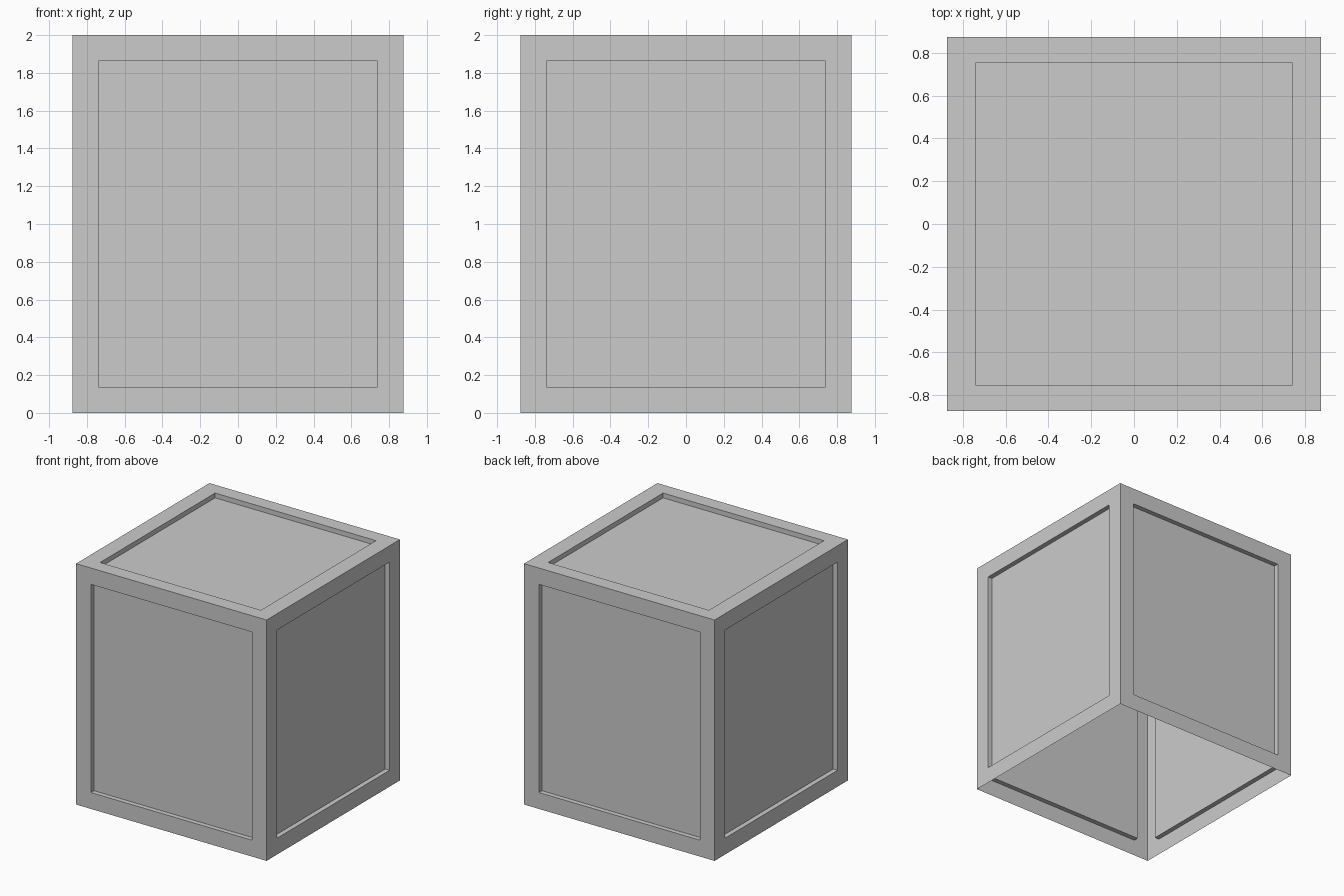
import bpy, bmesh
from mathutils import Matrix

if "Cube" in bpy.data.objects:
    bpy.data.objects.remove(bpy.data.objects["Cube"])

W, H = 1.75, 2.0           # footprint and height
BORDER, DEPTH = 0.136, 0.04
TOP_Y = 0.755              # half length of the top panel along y

# crate shell: open-bottomed box of single-sheet walls
bm = bmesh.new()
bmesh.ops.create_cube(bm, size=1.0, matrix=Matrix.Translation((0, 0, H / 2)) @ Matrix.Diagonal((W, W, H, 1)))
bm.normal_update()
bottom = [f for f in bm.faces if f.normal.z < -0.5]
bmesh.ops.delete(bm, geom=bottom, context='FACES_ONLY')

# framed panels on the four sides and the top
panels = list(bm.faces)
bmesh.ops.inset_individual(bm, faces=panels, thickness=BORDER, use_even_offset=True)
bm.normal_update()
for f in panels:
    if f.normal.z > 0.5:
        for v in f.verts:
            v.co.y = TOP_Y if v.co.y > 0 else -TOP_Y

# push each panel straight inwards
pushed = bmesh.ops.extrude_discrete_faces(bm, faces=panels)["faces"]
bm.normal_update()
for f in pushed:
    bmesh.ops.translate(bm, verts=list(f.verts), vec=f.normal * -DEPTH)

bm.normal_update()
mesh = bpy.data.meshes.new("crate_shell")
bm.to_mesh(mesh)
bm.free()
crate = bpy.data.objects.new("crate_shell", mesh)
bpy.context.scene.collection.objects.link(crate)
